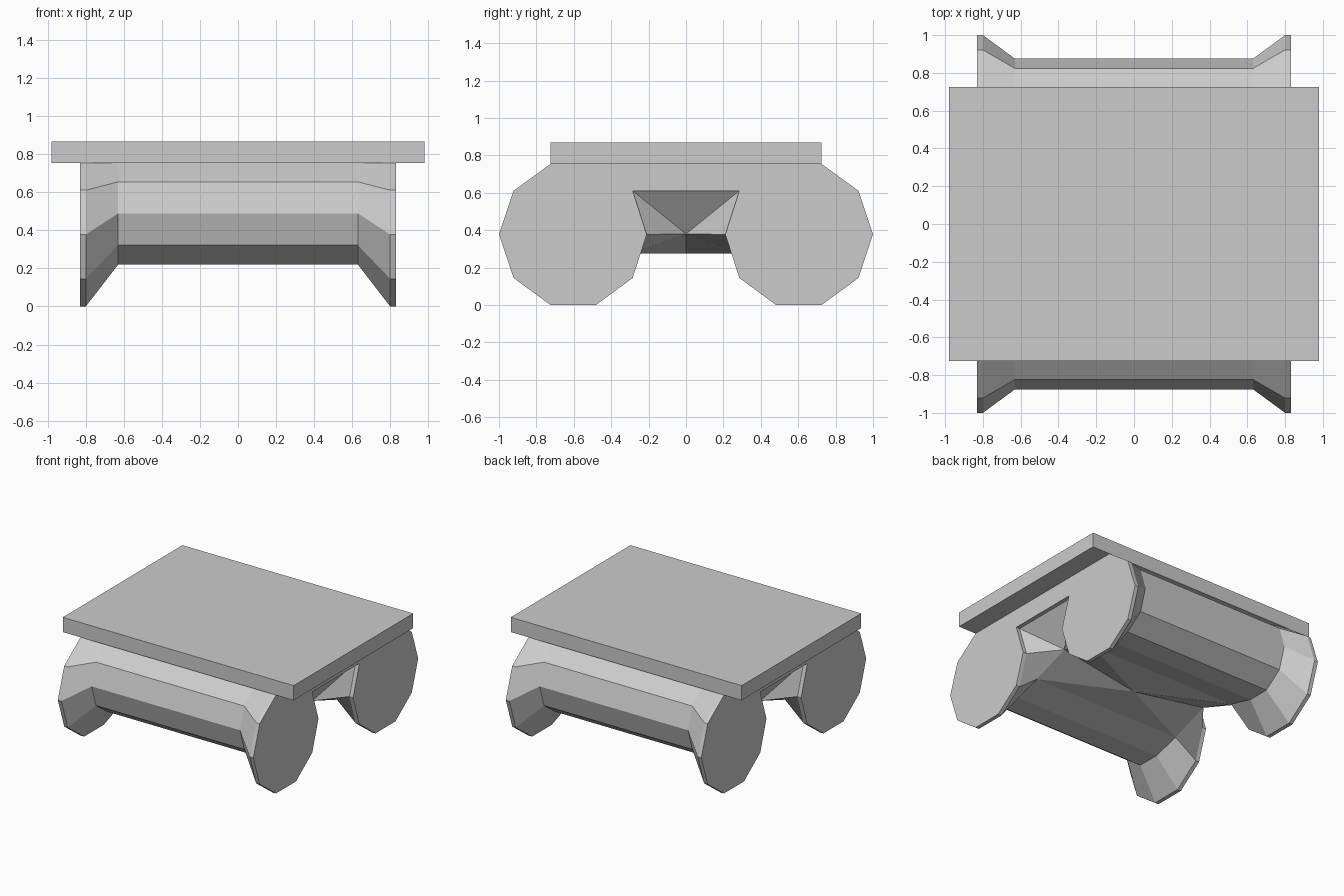
import bpy, bmesh

if "Cube" in bpy.data.objects:
    bpy.data.objects.remove(bpy.data.objects["Cube"])

stone = bpy.data.materials.new("grey stone")
stone.diffuse_color = (0.6, 0.6, 0.6, 1)
stone.use_nodes = True
stone.node_tree.nodes["Principled BSDF"].inputs["Base Color"].default_value = stone.diffuse_color


def finish(name, bm):
    bmesh.ops.remove_doubles(bm, verts=bm.verts, dist=0.0005)
    bmesh.ops.recalc_face_normals(bm, faces=bm.faces)
    mesh = bpy.data.meshes.new(name)
    bm.to_mesh(mesh)
    bm.free()
    mesh.materials.append(stone)
    obj = bpy.data.objects.new(name, mesh)
    bpy.context.collection.objects.link(obj)
    return obj


# Half profiles (y, z): ten-sided scroll ends and the thinner middle roll
RIM = [(.724, .755), (.922, .611), (1, .378), (.922, .145), (.724, 0),
       (.482, 0), (.285, .145), (.21, .378), (.285, .611)]
MID = [(.682, .755), (.823, .655), (.875, .489), (.823, .322), (.682, .22),
       (.51, .22), (.3, .275), (0, .38), (0, .38)]


def full(half):
    return half + [(-y, z) for y, z in reversed(half)]


# Scroll body: rims flare out from the middle roll at each end
bm = bmesh.new()
rings = {}
for x, prof in ((-.83, RIM), (-.8, RIM), (-.63, MID),
                (.63, MID), (.8, RIM), (.83, RIM)):
    rings[x] = [bm.verts.new((x, y, z)) for y, z in full(prof)]
xs = sorted(rings)
n = 18
for a, b in zip(xs, xs[1:]):
    middle = a == -.63
    for i in range(n):
        if middle and 6 <= i <= 10:
            continue                      # underside is built below
        j = (i + 1) % n
        quad = [rings[a][i], rings[a][j], rings[b][j], rings[b][i]]
        if not middle and i == 8:         # notch roof runs to one point
            quad = [rings[a][i], rings[a][j], rings[b][j], rings[b][i]]
        bm.faces.new(quad)
for x in (xs[0], xs[-1]):
    bm.faces.new(rings[x])

# Underside: flat triangles with a sloping valley towards each end
L, R = rings[-.63], rings[.63]
c = bm.verts.new((0, 0, .275))
for tri in ((c, L[6], R[6]), (c, L[11], R[11]), (c, L[6], L[7]),
            (c, L[10], L[11]), (c, R[6], R[7]), (c, R[10], R[11])):
    bm.faces.new(tri)
finish("scroll_body", bm)

# Top slab
bm = bmesh.new()
bmesh.ops.create_cube(bm, size=1)
for v in bm.verts:
    v.co.x *= 1.96
    v.co.y *= 1.45
    v.co.z = .755 + (v.co.z + .5) * .113
finish("top_slab", bm)
